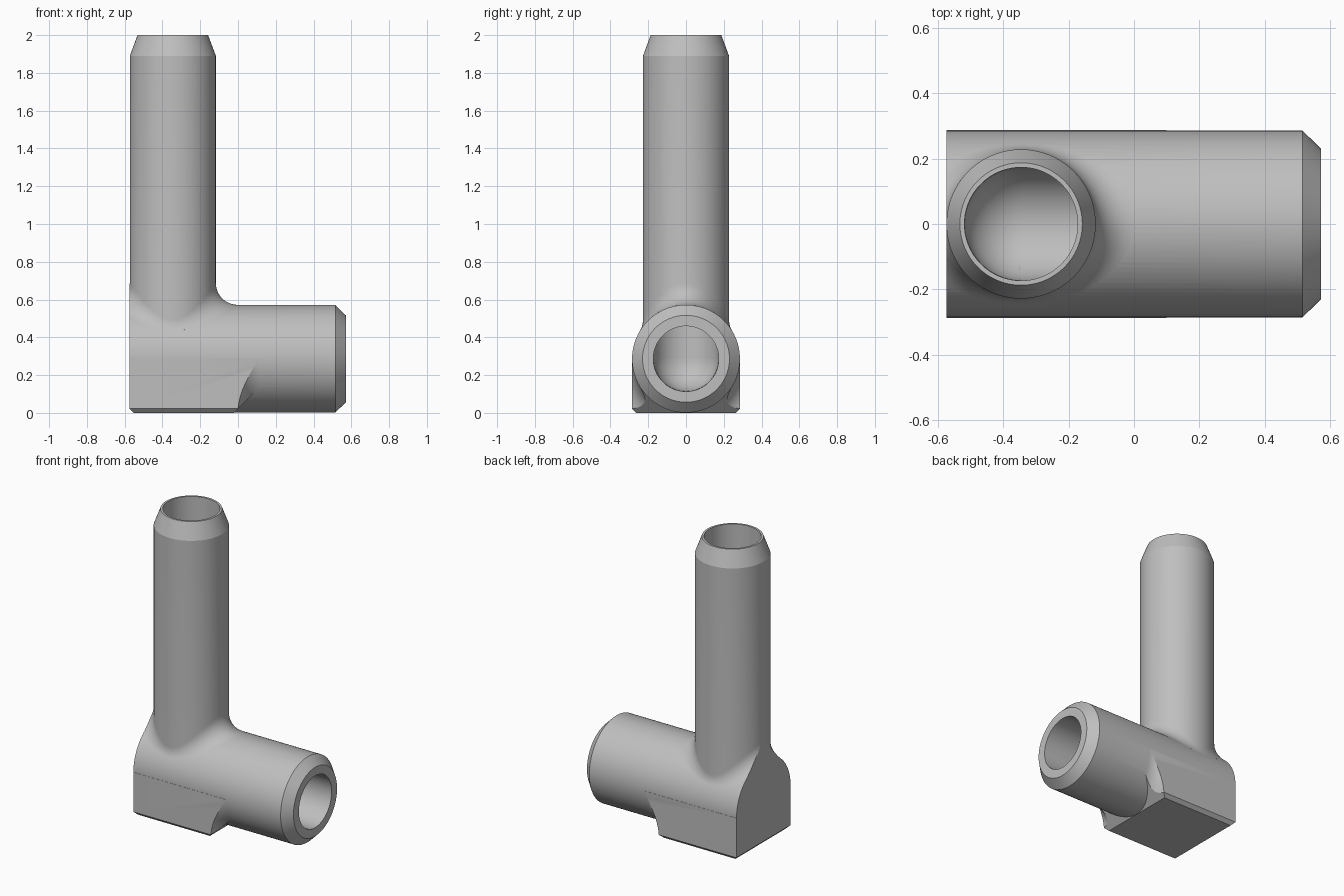
import bpy, bmesh
from math import sin, cos, pi, sqrt
from mathutils import Vector

if "Cube" in bpy.data.objects:
    bpy.data.objects.remove(bpy.data.objects["Cube"])

N = 96                      # sides of every round part
R, ZC = 0.2855, 0.2865      # horizontal body radius and axis height
RT, CX = 0.228, -0.345      # upright tube radius and axis position
BORE, F = 0.173, 0.115      # bore radius, fillet radius
LEFT, RIGHT = -0.5732, 0.571

grey = bpy.data.materials.new("metal grey")
grey.diffuse_color = (0.52, 0.52, 0.52, 1)
grey.use_nodes = True
grey.node_tree.nodes["Principled BSDF"].inputs["Base Color"].default_value = grey.diffuse_color


def loft(name, rings):
    """Closed solid skinned through rings of equal point count."""
    bm = bmesh.new()
    rows = [[bm.verts.new(p) for p in ring] for ring in rings]
    for a, b in zip(rows, rows[1:]):
        for i in range(len(a)):
            j = (i + 1) % len(a)
            bm.faces.new((a[i], a[j], b[j], b[i]))
    bm.faces.new(rows[0])
    bm.faces.new(rows[-1])
    bmesh.ops.recalc_face_normals(bm, faces=bm.faces)
    me = bpy.data.meshes.new(name)
    bm.to_mesh(me)
    bm.free()
    ob = bpy.data.objects.new(name, me)
    bpy.context.collection.objects.link(ob)
    me.materials.append(grey)
    return ob


def ring_x(x, r):
    return [(x, r * cos(t), ZC + r * sin(t)) for t in ANG]


def ring_z(z, r):
    return [(CX + r * cos(t), r * sin(t), z) for t in ANG]


def cutter_plane(point, normal):
    """Large box whose face passes through point, lying on the normal side."""
    bpy.ops.mesh.primitive_cube_add(size=4)
    ob = bpy.context.object
    n = Vector(normal).normalized()
    ob.rotation_euler = n.to_track_quat('X', 'Z').to_euler()
    ob.location = Vector(point) + n * 2
    return ob


def combine(target, tool, op):
    bpy.context.view_layer.update()
    m = target.modifiers.new("bool", 'BOOLEAN')
    m.operation, m.solver, m.object = op, 'EXACT', tool
    bpy.context.view_layer.objects.active = target
    bpy.ops.object.modifier_apply(modifier=m.name)
    bpy.data.objects.remove(tool)


ANG = [2 * pi * (i + 0.5) / N for i in range(N)]

# Horizontal body with chamfered mouth
body = loft("pipe_elbow", [ring_x(-0.85, R), ring_x(0.515, R), ring_x(RIGHT, 0.23)])

# Upright tube, flaring into the body with a rolling-ball fillet
STEPS = 10
flare = [[] for _ in range(STEPS + 1)]
for t in ANG:
    yb = (RT + F) * sin(t)
    ball = Vector((CX + (RT + F) * cos(t), yb, ZC + sqrt((R + F) ** 2 - yb ** 2)))
    to_tube = Vector((-cos(t), -sin(t), 0))
    to_body = Vector((0, -ball.y, ZC - ball.z)).normalized()
    ang = to_tube.angle(to_body)
    for k in range(STEPS + 1):
        s = k / STEPS
        d = (to_tube * sin((1 - s) * ang) + to_body * sin(s * ang)) / sin(ang)
        flare[k].append(ball + d * F)
tube = loft("tube", [ring_z(2, 0.187), ring_z(1.89, RT)] + flare + [ring_z(ZC, 0.05)])

# Square foot block: chamfered section, cut by a filleted collar at its inner end
h, c = ZC, 0.022
section = [(-h, c), (-h + c, 0), (h - c, 0), (h, c), (h, ZC), (-h, ZC)]
block = loft("foot_block", [[(x, y, z) for y, z in section] for x in (-0.8, 0.3)])
arc = [(F - F * cos(a), R + F - F * sin(a)) for a in [pi / 2 * k / 12 for k in range(13)]]
collar = loft("collar", [ring_x(-0.9, 0.7), ring_x(0, 0.7)]
              + [ring_x(x, r) for x, r in arc] + [ring_x(F, 0.2)])
combine(block, collar, 'INTERSECT')
combine(block, cutter_plane((0, 0, c), (1, 0, -1)), 'DIFFERENCE')

# Join the outer parts, then trim the flat end and its lower chamfer
combine(body, block, 'UNION')
combine(body, tube, 'UNION')
combine(body, cutter_plane((LEFT, 0, 0), (-1, 0, 0)), 'DIFFERENCE')
combine(body, cutter_plane((LEFT, 0, c), (-1, 0, -1)), 'DIFFERENCE')

# Bores meeting in a rounded corner
combine(body, loft("bore_side", [ring_x(CX, BORE), ring_x(0.8, BORE)]), 'DIFFERENCE')
combine(body, loft("bore_up", [ring_z(ZC, BORE), ring_z(2.2, BORE)]), 'DIFFERENCE')
bpy.ops.mesh.primitive_uv_sphere_add(segments=64, ring_count=32, radius=BORE - 0.0007,
                                     location=(CX, 0, ZC))
combine(body, bpy.context.object, 'DIFFERENCE')

# Smooth shading with sharp edges kept
body.data.materials.clear()
body.data.materials.append(grey)
for p in body.data.polygons:
    p.material_index = 0
bpy.ops.object.select_all(action='DESELECT')
body.select_set(True)
bpy.context.view_layer.objects.active = body
bpy.ops.object.shade_smooth_by_angle(angle=0.35)
